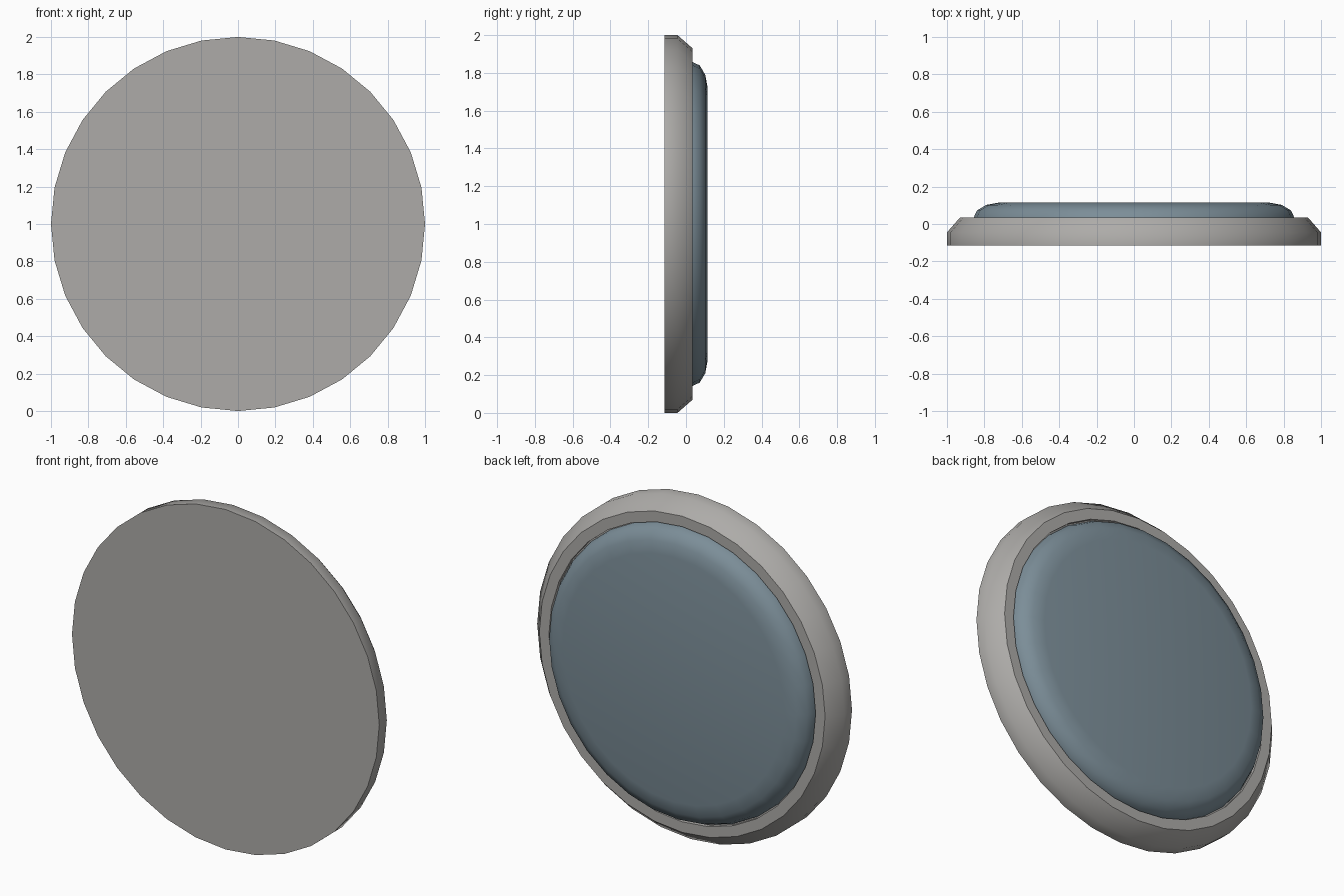
import bpy, bmesh
from math import sin, cos, pi, radians

cube = bpy.data.objects.get("Cube")
if cube:
    bpy.data.objects.remove(cube, do_unlink=True)

SEGMENTS = 32


def material(name, colour):
    mat = bpy.data.materials.new(name)
    mat.use_nodes = True
    mat.diffuse_color = (*colour, 1)
    bsdf = next(n for n in mat.node_tree.nodes if n.type == 'BSDF_PRINCIPLED')
    bsdf.inputs["Base Color"].default_value = (*colour, 1)
    return mat


def lathe(name, profile, mat):
    """Turn (radius, y) points around the horizontal y axis and cap both ends."""
    bm = bmesh.new()
    angles = [2 * pi * i / SEGMENTS for i in range(SEGMENTS)]
    rings = [[bm.verts.new((r * sin(a), y, 1 + r * cos(a))) for a in angles]
             for r, y in profile]
    for low, high in zip(rings, rings[1:]):
        for i in range(SEGMENTS):
            j = (i + 1) % SEGMENTS
            bm.faces.new((low[i], low[j], high[j], high[i]))
    bm.faces.new(rings[0])
    bm.faces.new(rings[-1])
    bmesh.ops.recalc_face_normals(bm, faces=bm.faces)
    mesh = bpy.data.meshes.new(name)
    bm.to_mesh(mesh)
    bm.free()
    mesh.materials.append(mat)
    obj = bpy.data.objects.new(name, mesh)
    bpy.context.collection.objects.link(obj)
    bpy.ops.object.select_all(action='DESELECT')
    obj.select_set(True)
    bpy.context.view_layer.objects.active = obj
    bpy.ops.object.shade_smooth_by_angle(angle=radians(45))
    return obj


grey = material("warm grey", (0.42, 0.41, 0.395))
blue = material("slate blue", (0.2, 0.27, 0.315))

# Flat-fronted housing with a chamfered rim and a shallow seat for the pad
lathe("housing", [(1, -0.115), (1, -0.045), (0.93, 0.035),
                  (0.868, 0.035), (0.868, 0.015)], grey)

# Rounded pad sitting in the housing
lathe("pad", [(0.862, 0.01), (0.857, 0.035), (0.84, 0.072),
              (0.79, 0.102), (0.72, 0.115)], blue)
